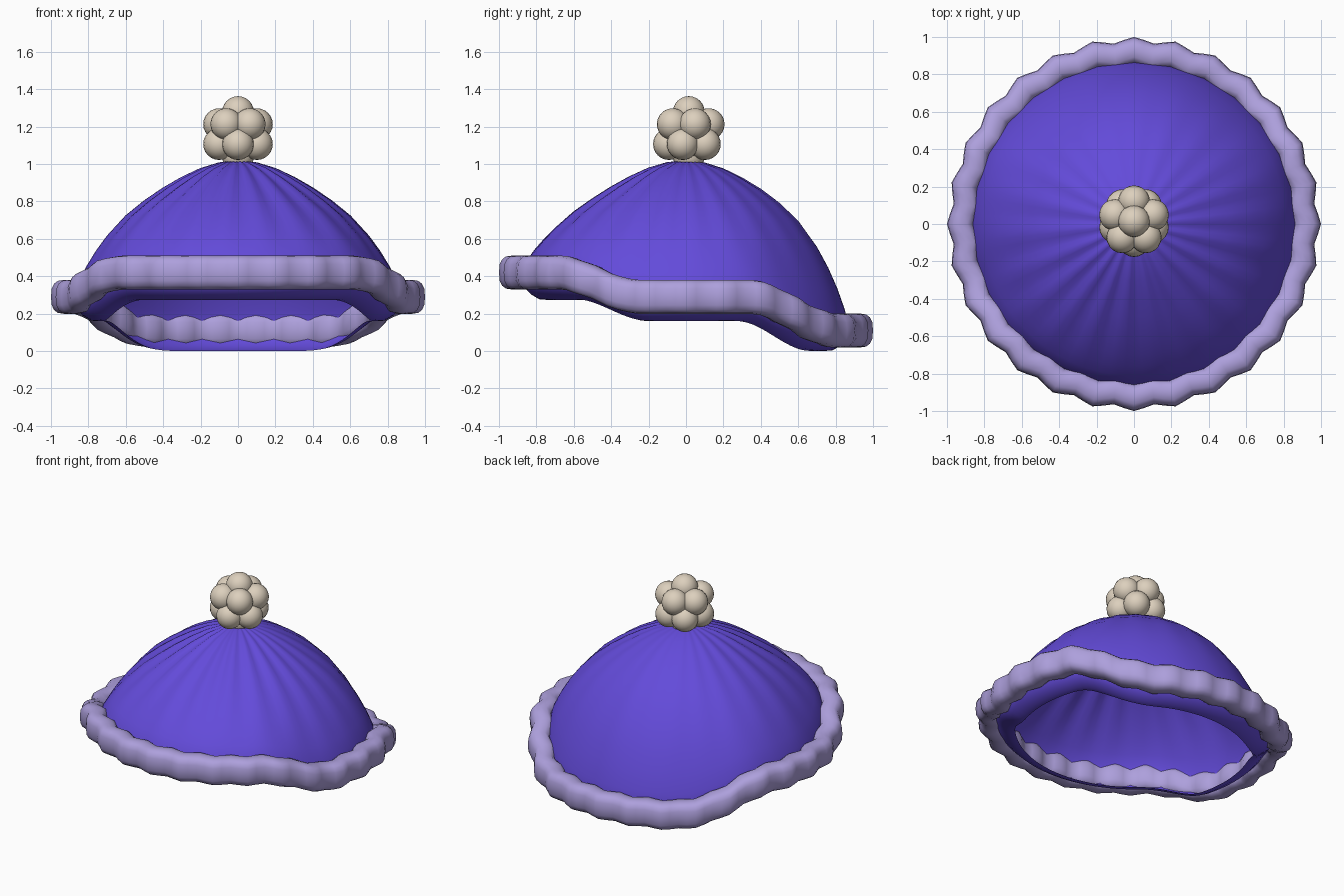
import bpy, math
from math import sin, cos, pi

cube = bpy.data.objects.get("Cube")
if cube:
    bpy.data.objects.remove(cube, do_unlink=True)


def material(name, rgb):
    m = bpy.data.materials.new(name)
    m.use_nodes = True
    m.diffuse_color = (*rgb, 1)
    m.node_tree.nodes["Principled BSDF"].inputs["Base Color"].default_value = (*rgb, 1)
    return m


purple = material("purple cloth", (0.125, 0.07, 0.70))
lilac = material("lilac trim", (0.42, 0.35, 0.72))
cream = material("cream wool", (0.72, 0.63, 0.51))


def add_mesh(name, verts, faces, mat):
    me = bpy.data.meshes.new(name)
    me.from_pydata(verts, [], faces)
    me.materials.append(mat)
    me.shade_smooth()
    ob = bpy.data.objects.new(name, me)
    bpy.context.collection.objects.link(ob)
    return ob


def smoothstep(a, b, v):
    t = min(1, max(0, (v - a) / (b - a)))
    return t * t * (3 - 2 * t)


def sweep(angle):
    """Height shift of the rim: raised at the front, dropped at the back."""
    s = sin(angle)
    return 0.13 * smoothstep(-0.27, -0.75, s) - 0.18 * smoothstep(0.37, 0.88, s)


SEG = 112
LOBES = 28
ANGLES = [2 * pi * i / SEG for i in range(SEG)]

# Crown: lathed dome with soft pleats and an inward lip below the trim
profile = [(0.05, 1.014), (0.1, 1.008), (0.2, 0.976), (0.3, 0.928), (0.4, 0.87),
           (0.5, 0.802), (0.6, 0.722), (0.7, 0.615), (0.76, 0.535), (0.81, 0.455),
           (0.85, 0.375), (0.875, 0.29), (0.868, 0.23), (0.83, 0.19), (0.785, 0.163), (0.75, 0.16)]
verts, faces = [(0, 0, 1.015)], []
for r, z in profile:
    above = z > 0.25
    follow = (r / 0.875) ** 5 if above else 0.88
    fold = 0.012 * sin(pi * min(1, r / 0.85)) if above else 0
    for a in ANGLES:
        depth = fold * (0.6 - 0.4 * sin(a))
        wave = sin(22 * a + 0.8 * sin(3 * a))
        rr = r + depth * 0.6 * wave
        verts.append((rr * cos(a), rr * sin(a), z + sweep(a) * follow + depth * 0.5 * wave))
for i in range(SEG):
    j = (i + 1) % SEG
    faces.append((0, 1 + i, 1 + j))
    for k in range(len(profile) - 1):
        p, q = 1 + k * SEG, 1 + (k + 1) * SEG
        faces.append((p + i, q + i, q + j, p + j))
add_mesh("hat_crown", verts, faces, purple)

# Trim: rounded-box tube swept round the rim, scalloped outward
N = 16


def rounded(v):
    return math.copysign(abs(v) ** 0.75, v)


verts, faces = [], []
for i, a in enumerate(ANGLES):
    centre = 0.913 + 0.015 * cos(LOBES * (a - pi / 2))
    for k in range(N):
        b = 2 * pi * k / N
        r = centre + 0.072 * rounded(cos(b))
        verts.append((r * cos(a), r * sin(a), 0.29 + sweep(a) + 0.091 * rounded(sin(b))))
        j, l = (i + 1) % SEG, (k + 1) % N
        faces.append((i * N + k, j * N + k, j * N + l, i * N + l))
add_mesh("fluffy_trim", verts, faces, lilac)


# Pompom: a core ball with twelve tufts in an even arrangement
def ball(name, radius, location):
    bpy.ops.mesh.primitive_uv_sphere_add(segments=20, ring_count=12, radius=radius, location=location)
    ob = bpy.context.object
    ob.name = name
    ob.data.materials.append(cream)
    ob.data.shade_smooth()


cx, cy, cz, reach = 0, 0.015, 1.16, 0.118
ball("pompom_core", 0.135, (cx, cy, cz))
for side in (1, -1):
    ball("pompom_tuft", 0.085, (cx, cy, cz + side * reach))
    for i in range(5):
        a = side * pi / 2 + 2 * pi * i / 5
        ball("pompom_tuft", 0.085, (cx + reach * 0.9 * cos(a), cy + reach * 0.9 * sin(a),
                                    cz + side * reach * 0.45))
